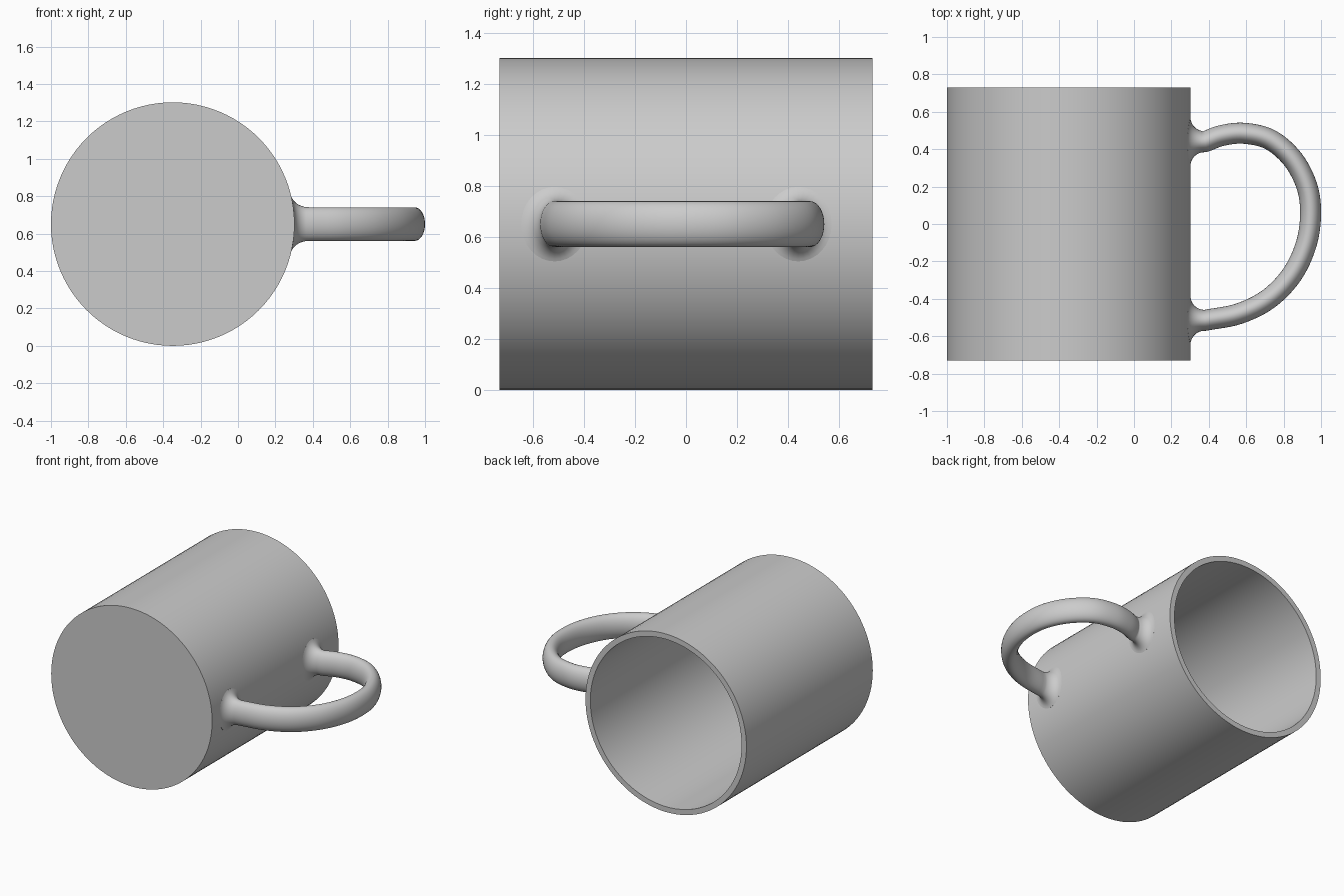
import bpy, bmesh, math
from mathutils import Vector

cube = bpy.data.objects.get("Cube")
if cube:
    bpy.data.objects.remove(cube, do_unlink=True)

RADIUS, INNER, HALF = 0.651, 0.612, 0.73
AXIS = Vector((-0.349, 0, RADIUS))

grey = bpy.data.materials.new("plain grey")
grey.use_nodes = True
colour = (0.6, 0.6, 0.6, 1)
grey.diffuse_color = colour
grey.node_tree.nodes["Principled BSDF"].inputs["Base Color"].default_value = colour


def finish(name, bm, angle):
    bmesh.ops.recalc_face_normals(bm, faces=bm.faces[:])
    mesh = bpy.data.meshes.new(name)
    bm.to_mesh(mesh)
    bm.free()
    mesh.materials.append(grey)
    obj = bpy.data.objects.new(name, mesh)
    bpy.context.collection.objects.link(obj)
    bpy.ops.object.select_all(action='DESELECT')
    obj.select_set(True)
    bpy.context.view_layer.objects.active = obj
    bpy.ops.object.shade_smooth_by_angle(angle=math.radians(angle))
    return obj


def loft(bm, rings):
    """Bridge equal-sized loops of points and cap both ends."""
    loops = [[bm.verts.new(p) for p in ring] for ring in rings]
    n = len(loops[0])
    for a, b in zip(loops, loops[1:]):
        for i in range(n):
            j = (i + 1) % n
            bm.faces.new((a[i], a[j], b[j], b[i]))
    bm.faces.new(loops[0])
    bm.faces.new(loops[-1])


# Cup lying on its side, with its mouth at the back
def circle(r, y, n=96):
    return [AXIS + Vector((r * math.cos(t), y, r * math.sin(t)))
            for t in (math.tau * i / n for i in range(n))]


bm = bmesh.new()
loft(bm, [circle(RADIUS, -HALF), circle(RADIUS, HALF),
          circle(INNER, HALF), circle(INNER, -HALF + 0.04)])
finish("cup_body", bm, 30)

# Handle: oval section swept along a smooth path, flared where it meets the wall
WALL, FILLET = AXIS.x + RADIUS, 0.075
HALF_WIDTH, HALF_HEIGHT = 0.056, 0.09
path = [Vector(p) for p in (
    (0.38, 0.44), (0.47, 0.473), (0.59, 0.485), (0.73, 0.45), (0.85, 0.345),
    (0.925, 0.2), (0.944, 0.05), (0.92, -0.11), (0.845, -0.27), (0.72, -0.4),
    (0.56, -0.48), (0.38, -0.515))]


def catmull(points, steps=6):
    pts = [2 * points[0] - points[1]] + points + [2 * points[-1] - points[-2]]
    out = []
    for a, b, c, d in zip(pts, pts[1:], pts[2:], pts[3:]):
        for k in range(steps):
            t = k / steps
            out.append(0.5 * (2 * b + (c - a) * t + (2 * a - 5 * b + 4 * c - d) * t * t
                              + (3 * b - a - 3 * c + d) * t ** 3))
    return out + [points[-1]]


def section(centre, side, flare=0.0, follow=0.0, n=32):
    ring = []
    for i in range(n):
        t = math.tau * i / n
        w = (HALF_WIDTH + flare) * math.cos(t)
        h = (HALF_HEIGHT + flare * 0.75) * math.sin(t)
        # near the wall, points follow the curve of the cup
        dx = follow * (math.sqrt(RADIUS ** 2 - h * h) - RADIUS)
        ring.append(Vector((centre.x + side.x * w + dx, centre.y + side.y * w, AXIS.z + h)))
    return ring


def root(y):
    """Flared rings from just inside the wall outwards."""
    rings = []
    for k in range(9):
        a = math.pi / 2 * k / 9
        gap = FILLET * (1 - math.cos(a))
        flare = FILLET * (1 - math.sin(a))
        rings.append(section(Vector((WALL + gap, y)), Vector((0, 1)), flare, 1 - k / 9))
    inside = section(Vector((WALL - 0.012, y)), Vector((0, 1)), FILLET, 1)
    return [inside] + rings


curve = catmull(path)
rings = root(path[0].y)
for i, p in enumerate(curve):
    d = (curve[min(i + 1, len(curve) - 1)] - curve[max(i - 1, 0)]).normalized()
    side = Vector((-d.y, d.x))
    if i in (0, len(curve) - 1):
        side = (side + Vector((0, 1 if i == 0 else -1))).normalized()
    rings.append(section(p, side))

# the path turns round, so the far root is mirrored to keep the loops aligned
for ring in reversed(root(path[-1].y)):
    n = len(ring)
    rings.append([ring[(n // 2 - i) % n] for i in range(n)])

bm = bmesh.new()
loft(bm, rings)
finish("handle", bm, 60)
